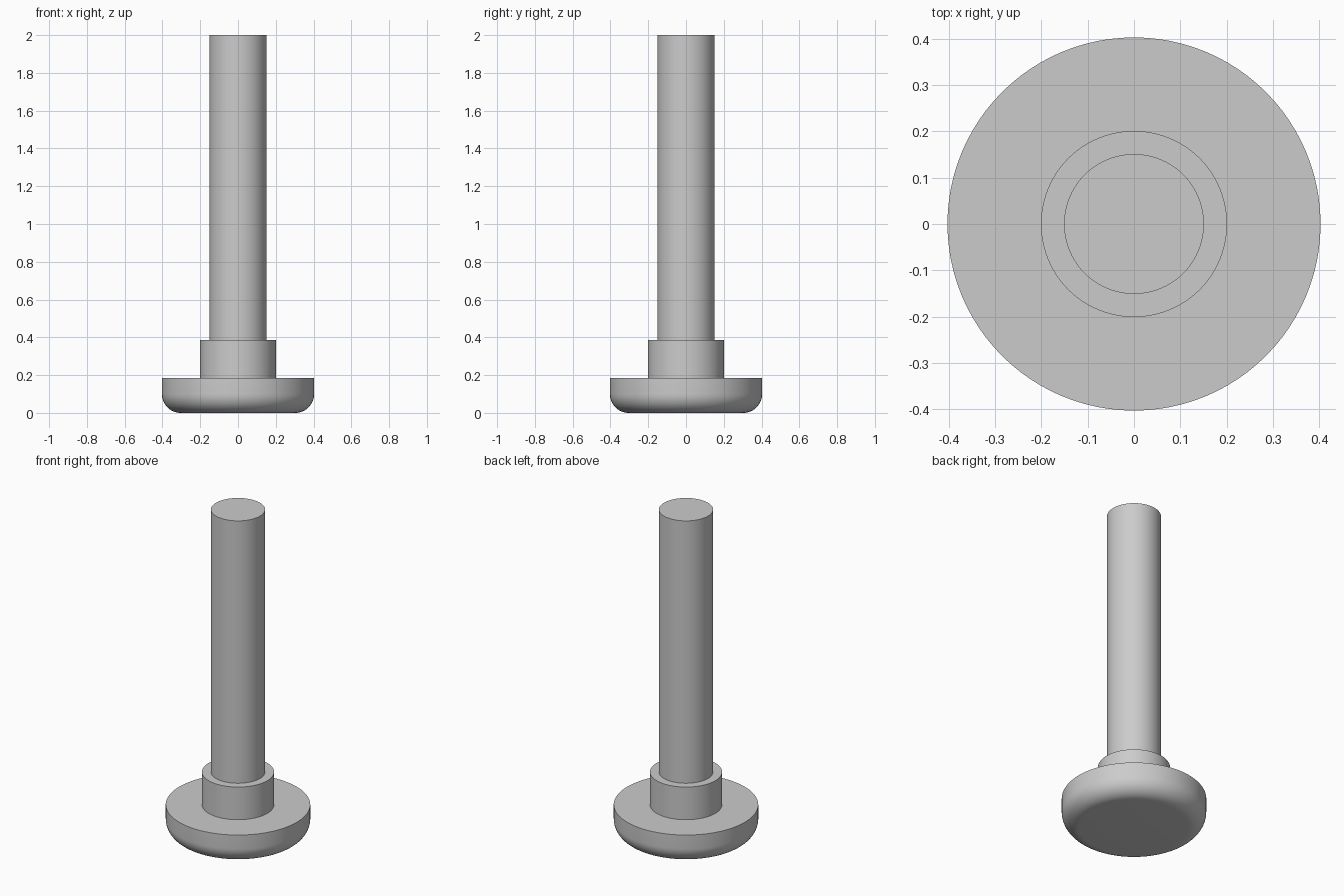
import bpy
import math

cube = bpy.data.objects.get("Cube")
if cube:
    bpy.data.objects.remove(cube, do_unlink=True)

SEGMENTS = 96

# Plain grey metal
steel = bpy.data.materials.new("grey_steel")
steel.use_nodes = True
grey = (0.6, 0.6, 0.6, 1.0)
steel.diffuse_color = grey
steel.node_tree.nodes["Principled BSDF"].inputs["Base Color"].default_value = grey


def add_cylinder(name, radius, bottom, top):
    bpy.ops.mesh.primitive_cylinder_add(
        vertices=SEGMENTS, radius=radius, depth=top - bottom,
        location=(0, 0, (bottom + top) / 2))
    part = bpy.context.object
    part.name = name
    part.data.materials.append(steel)
    return part


def smooth(part):
    bpy.ops.object.select_all(action="DESELECT")
    part.select_set(True)
    bpy.context.view_layer.objects.active = part
    bpy.ops.object.shade_smooth_by_angle(angle=math.radians(30))


# Stepped pin: wide foot, collar and long shaft
foot = add_cylinder("foot", 0.403, 0.0, 0.185)
collar = add_cylinder("collar", 0.201, 0.185, 0.386)
shaft = add_cylinder("shaft", 0.151, 0.386, 2.0)

# Rounded lower rim of the foot
weights = foot.data.attributes.new("bevel_weight_edge", "FLOAT", "EDGE")
for edge in foot.data.edges:
    if all(foot.data.vertices[v].co.z < 0 for v in edge.vertices):
        weights.data[edge.index].value = 1.0
rim = foot.modifiers.new("rounded_rim", "BEVEL")
rim.limit_method = "WEIGHT"
rim.width = 0.1
rim.segments = 12
bpy.context.view_layer.objects.active = foot
bpy.ops.object.modifier_apply(modifier=rim.name)

for part in (foot, collar, shaft):
    smooth(part)
